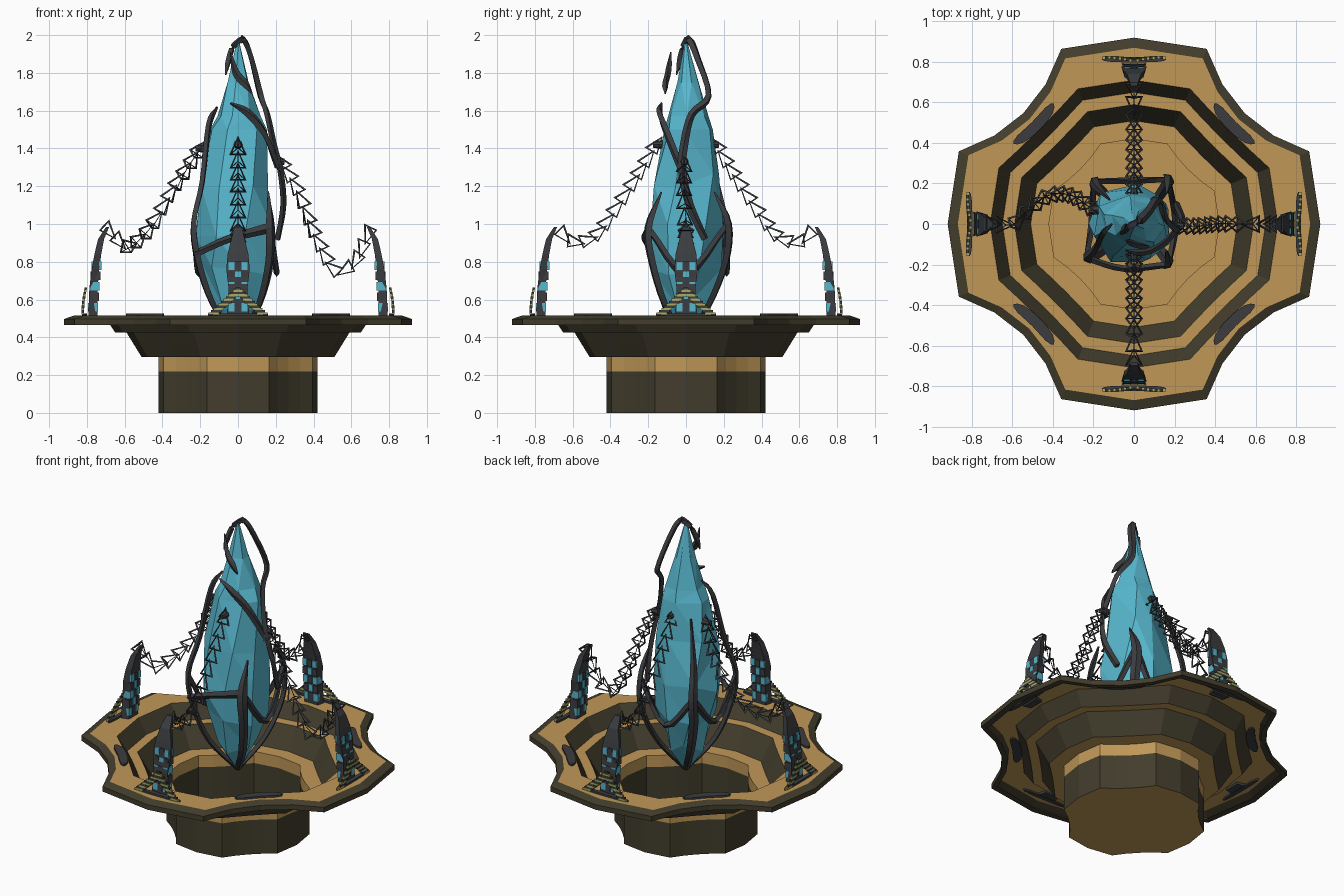
import bpy, bmesh, math, random
from mathutils import Vector, Matrix

if "Cube" in bpy.data.objects:
    bpy.data.objects.remove(bpy.data.objects["Cube"])
random.seed(4)


def material(name, *rgb):
    m = bpy.data.materials.new(name)
    m.diffuse_color = [(c / 255) ** 2.2 for c in rgb] + [1]
    m.use_nodes = True
    m.node_tree.nodes["Principled BSDF"].inputs["Base Color"].default_value = m.diffuse_color
    return m


TAN = material("tan_stone", 190, 150, 88)
DARK = material("dark_stone", 68, 63, 48)
CYAN = material("crystal_blue", 88, 182, 205)
METAL = material("dark_metal", 62, 63, 66)
YELLOW = material("pale_yellow", 170, 170, 100)


def make(name, bm, *mats):
    me = bpy.data.meshes.new(name)
    bm.to_mesh(me)
    bm.free()
    for m in mats:
        me.materials.append(m)
    ob = bpy.data.objects.new(name, me)
    bpy.context.collection.objects.link(ob)
    return ob


def loft(bm, rings, caps=True, mats=None):
    """Skin a list of equally long point loops."""
    loops = [[bm.verts.new(p) for p in r] for r in rings]
    n = len(loops[0])
    for k, (a, b) in enumerate(zip(loops, loops[1:])):
        for i in range(n):
            j = (i + 1) % n
            f = bm.faces.new((a[i], a[j], b[j], b[i]))
            f.material_index = mats[k] if mats else 0
    if caps:
        bm.faces.new(loops[0][::-1])
        bm.faces.new(loops[-1])
    return loops


def box(bm, centre, size, mat=0):
    m = Matrix.Translation(centre) @ Matrix.Diagonal((*size, 1))
    for v in bmesh.ops.create_cube(bm, size=1, matrix=m)["verts"]:
        for f in v.link_faces:
            f.material_index = mat


def smooth_path(pts, steps=4):
    """Catmull-Rom through points of any dimension."""
    p = [Vector(q) for q in pts]
    p = [2 * p[0] - p[1]] + p + [2 * p[-1] - p[-2]]
    out = []
    for a, b, c, d in zip(p, p[1:], p[2:], p[3:]):
        for s in range(steps):
            t = s / steps
            out.append(0.5 * (2 * b + (c - a) * t + (2 * a - 5 * b + 4 * c - d) * t * t
                              + (3 * b - a - 3 * c + d) * t ** 3))
    return out + [p[-2]]


# Basin: one stepped sheet, four-lobed outline with hollow diagonals
def outline(a, bow, z):
    pts = []
    for q in range(4):
        part = [(0, a), (.39 * a, .94 * a)]
        for t in (.25, .5, .75):
            d = bow * a * 4 * t * (1 - t) * .707
            part.append((a * (.39 + .55 * t) - d, a * (.94 - .55 * t) - d))
        part.append((.94 * a, .39 * a))
        for x, y in part:
            for _ in range(q):
                x, y = y, -x
            pts.append((x, y, z))
    return pts


profile = [(.88, .1, .465), (.92, .1, .465), (.92, .1, .497), (.87, .1, .515), (.71, .01, .515),
           (.65, .01, .425), (.59, .01, .425), (.51, .01, .295), (.42, .04, .295), (.42, .04, .22), (.42, .04, 0)]
bm = bmesh.new()
loops = loft(bm, [outline(*p) for p in profile], False, [1, 1, 1, 0, 1, 0, 1, 0, 0, 1])
bm.faces.new(loops[-1])
bmesh.ops.recalc_face_normals(bm, faces=bm.faces)
make("basin", bm, TAN, DARK)

# Crystal: irregular faceted spindle
bm = bmesh.new()
rings = []
for z, cx, cy, rx, ry in [(.38, 0, 0, .012, .012), (.56, 0, 0, .115, .115), (.76, -.01, 0, .185, .18),
                          (.96, -.02, 0, .215, .205), (1.22, -.01, 0, .19, .18), (1.5, 0, .01, .155, .14),
                          (1.57, 0, .01, .115, .11), (1.75, 0, .01, .06, .06), (1.96, 0, 0, .008, .008)]:
    ring = []
    for i in range(7):
        a = math.tau * (i + random.uniform(-.2, .2)) / 7 + z * .6
        s = random.uniform(.94, 1.06)
        zz = z + (random.uniform(-.05, .05) if .5 < z < 1.4 else 0)
        ring.append((cx + rx * s * math.cos(a), cy + ry * s * math.sin(a), zz))
    rings.append(ring)
loft(bm, rings)
bmesh.ops.triangulate(bm, faces=bm.faces)
bmesh.ops.recalc_face_normals(bm, faces=bm.faces)
make("crystal", bm, CYAN)


# Twisting metal bands around the crystal: x, y, z, half width
def band(name, pts):
    path = smooth_path(pts)
    rings, radial = [], Vector((1, 0, 0))
    for i, p in enumerate(path):
        c = p.xyz
        t = (path[min(i + 1, len(path) - 1)].xyz - path[max(i - 1, 0)].xyz).normalized()
        r = Vector((c.x, c.y, 0))
        if r.length > .03:
            radial = r.normalized()
        n = (radial - t * radial.dot(t)).normalized()
        s = t.cross(n) * p.w
        n = n * min(.016, p.w)
        rings.append([c + s, c + n, c - s, c - n])
    bm = bmesh.new()
    loft(bm, rings)
    bmesh.ops.recalc_face_normals(bm, faces=bm.faces)
    make(name, bm, METAL)


band("crown_band", [(-.01, 0, 1.96, .014), (.03, .02, 1.975, .024), (.07, .06, 1.88, .022), (.12, .12, 1.68, .022),
                    (.155, .03, 1.58, .02), (.19, -.01, 1.42, .022), (.225, -.02, 1.28, .022), (.24, .02, 1.1, .022),
                    (.21, .1, .92, .02)])
band("crown_curl", [(.02, .01, 1.98, .02), (-.025, -.01, 1.94, .02), (-.05, -.03, 1.87, .02), (-.065, -.05, 1.79, .004)])
band("crown_leaf", [(-.04, -.08, 1.91, .004), (-.01, -.095, 1.8, .02), (.04, -.11, 1.74, .02), (.075, -.11, 1.69, .004)])
band("front_sash", [(-.04, -.13, 1.64, .006), (.05, -.14, 1.59, .022), (.14, -.1, 1.48, .022), (.21, -.03, 1.3, .018)])
band("front_left_rib", [(-.11, 0, 1.62, .006), (-.155, -.05, 1.52, .02), (-.19, -.12, 1.22, .018), (-.235, -.17, 1, .025),
                        (-.21, -.16, .8, .03), (-.13, -.11, .57, .025), (0, 0, .38, .02)])
band("front_right_rib", [(.16, -.13, 1.17, .005), (.17, -.2, .98, .03), (.165, -.18, .8, .028),
                         (.11, -.11, .57, .025), (0, 0, .38, .02)])
band("back_right_rib", [(.16, .15, 1.17, .005), (.17, .225, 1, .03), (.17, .21, .8, .028),
                        (.11, .12, .57, .025), (0, 0, .38, .02)])
band("back_left_rib", [(-.12, .12, 1.42, .005), (-.18, .18, 1.15, .02), (-.2, .215, .95, .028),
                       (-.18, .18, .78, .028), (-.11, .11, .57, .025), (0, 0, .38, .02)])
band("front_brace", [(-.23, -.17, .84, .02), (-.05, -.22, .92, .02), (.17, -.2, .98, .028)])
band("back_brace", [(-.2, .21, .95, .02), (0, .215, .74, .02), (.17, .22, 1, .02)])
band("right_brace", [(.17, -.2, .98, .02), (.205, 0, .74, .02), (.17, .22, 1, .02)])
band("left_brace", [(-.235, -.17, .98, .02), (-.21, 0, .74, .02), (-.2, .21, .95, .02)])

# Chains of tapered wire links, written as radius, sideways, height
usual = [(.15, 0, 1.42), (.24, 0, 1.27), (.37, 0, 1.07), (.48, 0, .93), (.6, 0, .9), (.69, 0, .97)]
chains = {"right": [(.22, -.01, 1.33), (.31, -.01, 1.17), (.41, 0, .92), (.51, 0, .75), (.62, 0, .79), (.7, 0, .95)],
          "back": usual,
          "left": [(.2, -.07, 1.4), (.31, -.14, 1.23), (.42, -.14, 1.04), (.52, -.07, .92), (.6, 0, .88), (.69, 0, .96)],
          "front": usual}

for k, (side, pts) in enumerate(chains.items()):
    turn = Matrix.Rotation(k * math.pi / 2, 4, "Z")

    # Chain
    path = smooth_path(pts, 12)
    bm = bmesh.new()
    last = None
    for i, p in enumerate(path[:-1]):
        if last is None or (p - last).length > .07:
            last = p
            d = (path[i] - path[i + 1]).normalized()
            m = Matrix.Translation(p) @ d.to_track_quat("Z", "Y").to_matrix().to_4x4()
            bmesh.ops.create_cone(bm, cap_ends=True, segments=3, radius1=.045, radius2=0, depth=.09, matrix=m)
    bmesh.ops.remove_doubles(bm, verts=bm.verts, dist=.0005)
    ob = make(side + "_chain", bm, METAL)
    ob.matrix_world = turn
    w = ob.modifiers.new("wire", "WIREFRAME")
    w.thickness = .016
    w.use_even_offset = False

    # Eyelet where the chain meets the crystal
    bm = bmesh.new()
    m = Matrix.Translation(pts[0]) @ Matrix.Rotation(math.pi / 2, 4, "Y")
    bmesh.ops.create_cone(bm, cap_ends=True, segments=8, radius1=.024, radius2=.016, depth=.05, matrix=m)
    make(side + "_eyelet", bm, METAL).matrix_world = turn

    # Curved post: radius, half thickness, half width, height
    bm = bmesh.new()
    loft(bm, [[(r + t, w, z), (r - t, w * .8, z), (r - t, -w * .8, z), (r + t, -w, z)] for r, t, w, z in
              [(.768, .024, .06, .5), (.765, .022, .05, .66), (.755, .02, .062, .76), (.742, .018, .055, .84),
               (.725, .016, .035, .92), (.69, .008, .02, .985)]])
    bmesh.ops.recalc_face_normals(bm, faces=bm.faces)
    for row in range(5):
        z = .56 + row * .055
        for col in (-1, 0, 1):
            box(bm, (.768 - .02 * (z - .55) / .25, col * .034, z), (.052, .03, .045), 1 if (row + col) % 2 else 0)
    make(side + "_post", bm, METAL, CYAN).matrix_world = turn

    # Striped gable fin behind the post
    bm = bmesh.new()
    steps = 12
    for i in range(steps):
        t = i / steps
        outer = .155 * (1 - t)
        inner = max(0, outer - .055)
        for s in (-1, 1):
            box(bm, (.822 - .02 * t * t, s * (outer + inner) / 2, .52 + .145 * (t + .5 / steps)),
                (.014, outer - inner, .145 / steps), i % 2)
    make(side + "_striped_fin", bm, YELLOW, METAL).matrix_world = turn

    # Long slot plate under the fin, and bowed inlay on the diagonal
    for name, r, half, wide, bend, angle in (("fin_plate", .812, .16, .014, 0, 0),
                                             ("rim_inlay", .685, .14, .028, .015, math.pi / 4)):
        low = []
        for j in range(16):
            a = math.tau * j / 16
            y = half * math.cos(a)
            x = r + wide * max(-.8, min(.8, math.sin(a))) * 1.2 + bend * (y / half) ** 2
            low.append((x, y, .505))
        bm = bmesh.new()
        loft(bm, [low, [(x, y, .527) for x, y, _ in low]])
        make(side + "_" + name, bm, METAL).matrix_world = turn @ Matrix.Rotation(angle, 4, "Z")
